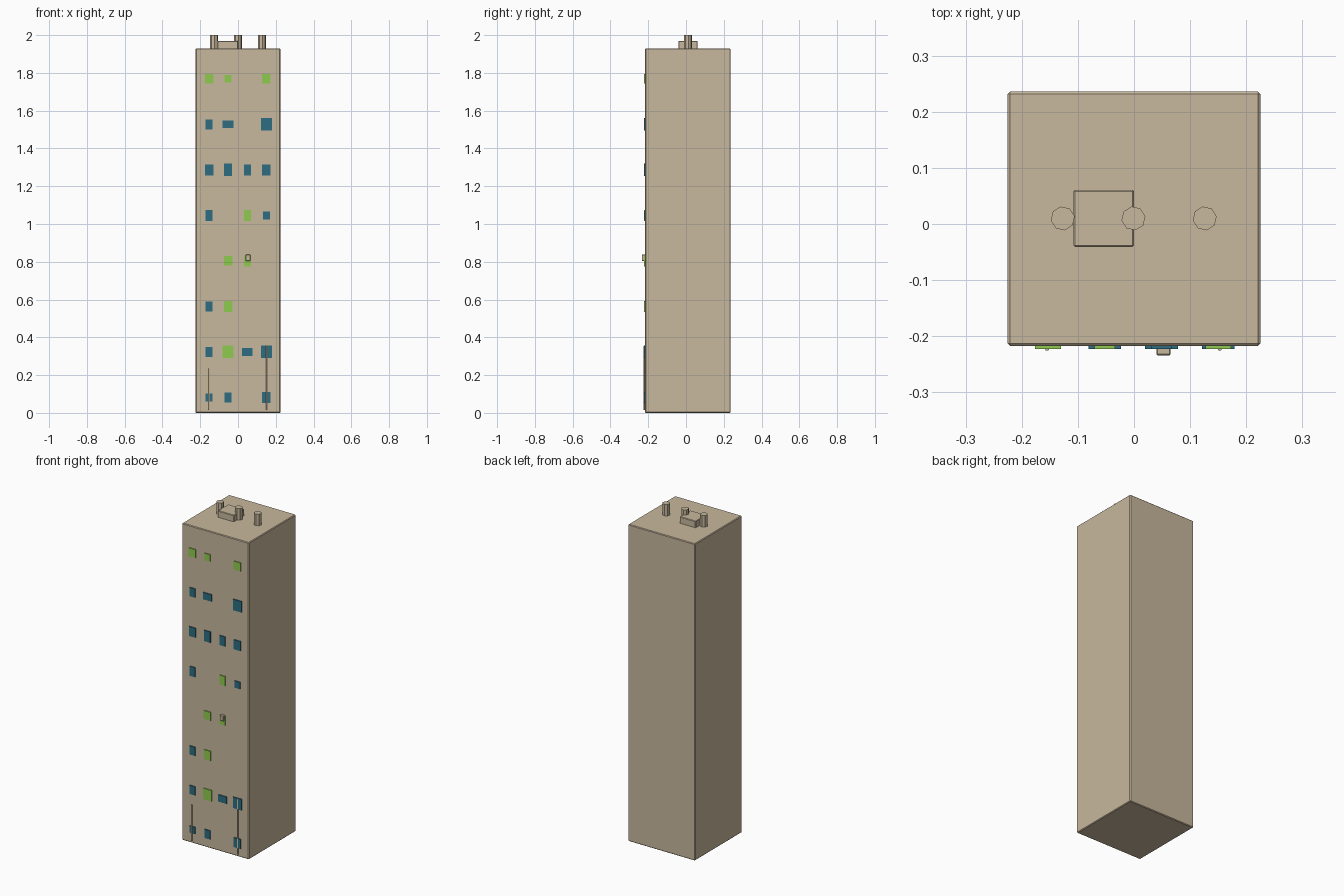
import bpy
import math

old = bpy.data.objects.get("Cube")
if old:
    bpy.data.objects.remove(old, do_unlink=True)


def material(name, rgb):
    m = bpy.data.materials.new(name)
    m.use_nodes = True
    m.diffuse_color = (*rgb, 1)
    m.node_tree.nodes["Principled BSDF"].inputs["Base Color"].default_value = (*rgb, 1)
    return m


WALL = material("beige wall", (0.58, 0.48, 0.34))
LIT = material("green glass", (0.28, 0.60, 0.08))
DARK = material("teal glass", (0.026, 0.155, 0.225))


def box(name, low, high, mat, bevel=0.0):
    bpy.ops.mesh.primitive_cube_add(size=1)
    ob = bpy.context.object
    ob.name = name
    ob.location = [(a + b) / 2 for a, b in zip(low, high)]
    ob.scale = [b - a for a, b in zip(low, high)]
    bpy.ops.object.transform_apply(location=False, rotation=False, scale=True)
    ob.data.materials.append(mat)
    if bevel:
        mod = ob.modifiers.new("edge", "BEVEL")
        mod.width = bevel
        mod.segments = 1
    return ob


# Tower block
FRONT, ROOF = -0.217, 1.93
box("tower", (-0.225, FRONT, 0), (0.225, 0.236, ROOF), WALL, 0.004)

# Roof unit and chimneys
box("roof_unit", (-0.108, -0.041, ROOF - 0.01), (0, 0.061, 1.97), WALL, 0.003)
for x in (-0.127, -0.001, 0.126):
    bpy.ops.mesh.primitive_cylinder_add(
        vertices=8, radius=0.0215, depth=0.08,
        location=(x, 0.01, 1.96), rotation=(0, 0, math.radians(10)))
    chimney = bpy.context.object
    chimney.name = "chimney"
    chimney.data.materials.append(WALL)

# Window shapes: width and height
SHAPES = {
    "tall": (0.037, 0.058), "slim": (0.037, 0.053), "small": (0.037, 0.042),
    "wide": (0.058, 0.042), "large": (0.058, 0.067), "square": (0.046, 0.051),
    "high": (0.042, 0.066), "medium": (0.045, 0.058),
}
# Floors from the ground up; each entry is column, shape, glass
FLOORS = [
    [(0, "small", DARK), (1, "slim", DARK), (3, "medium", DARK)],
    [(0, "slim", DARK), (1, "large", LIT), (2, "wide", DARK), (3, "large", DARK)],
    [(0, "slim", DARK), (1, "medium", LIT)],
    [(1, "square", LIT), (2, "tall", LIT)],
    [(0, "tall", DARK), (2, "tall", LIT), (3, "small", DARK)],
    [(0, "medium", DARK), (1, "high", DARK), (2, "tall", DARK), (3, "medium", DARK)],
    [(0, "slim", DARK), (1, "wide", DARK), (3, "large", DARK)],
    [(0, "square", LIT), (1, "small", LIT), (3, "square", LIT)],
]
for floor, windows in enumerate(FLOORS):
    z = 0.082 + 0.241 * floor
    for column, shape, glass in windows:
        x = -0.153 + 0.101 * column
        w, h = SHAPES[shape]
        box("window", (x - w / 2, FRONT - 0.006, z - h / 2),
            (x + w / 2, FRONT + 0.003, z + h / 2), glass)

# Air conditioner under one window
box("air_conditioner", (0.04, -0.234, 0.805), (0.065, FRONT + 0.003, 0.838), WALL, 0.002)

# Drain pipes on the front wall
for x, top in ((-0.155, 0.235), (0.153, 0.355)):
    bpy.ops.mesh.primitive_cylinder_add(
        vertices=8, radius=0.004, depth=top - 0.015,
        location=(x, FRONT - 0.005, (top + 0.015) / 2))
    pipe = bpy.context.object
    pipe.name = "drain_pipe"
    pipe.data.materials.append(WALL)
